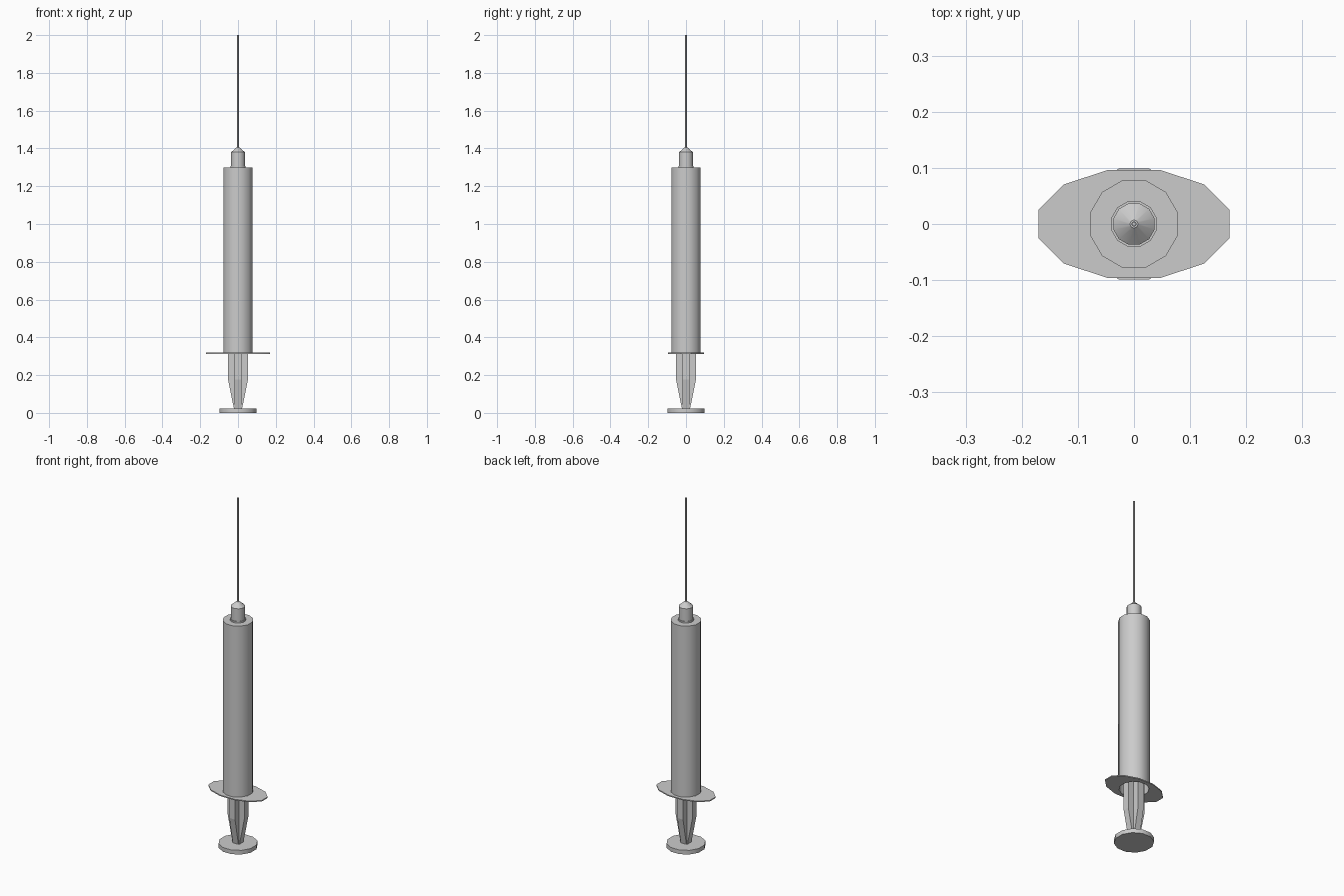
import bpy, bmesh, math

if "Cube" in bpy.data.objects:
    bpy.data.objects.remove(bpy.data.objects["Cube"])

SIDES = 12


def finish(name, bm, smooth=True):
    bmesh.ops.recalc_face_normals(bm, faces=bm.faces)
    mesh = bpy.data.meshes.new(name)
    bm.to_mesh(mesh)
    bm.free()
    ob = bpy.data.objects.new(name, mesh)
    bpy.context.collection.objects.link(ob)
    if smooth:
        bpy.ops.object.select_all(action='DESELECT')
        ob.select_set(True)
        bpy.context.view_layer.objects.active = ob
        bpy.ops.object.shade_smooth_by_angle(angle=math.radians(35))
    return ob


def lathe(name, rings, closed=False, cap_start=True, cap_end=True, sides=SIDES):
    """Skin a stack of rings, each (x radius, y radius, z)."""
    bm = bmesh.new()
    loops = []
    for rx, ry, z in rings:
        angles = [(i + 0.5) * math.tau / sides for i in range(sides)]
        loops.append([bm.verts.new((rx * math.cos(a), ry * math.sin(a), z)) for a in angles])
    pairs = list(zip(loops, loops[1:]))
    if closed:
        pairs.append((loops[-1], loops[0]))
    for a, b in pairs:
        for i in range(sides):
            j = (i + 1) % sides
            bm.faces.new((a[i], a[j], b[j], b[i]))
    if not closed:
        if cap_start:
            bm.faces.new(loops[0])
        if cap_end:
            bm.faces.new(loops[-1])
    return finish(name, bm)


def cross_section(arm, half):
    """Outline of a plus shape with the given arm length and half thickness."""
    pts = []
    for k in range(4):
        c, s = round(math.cos(k * math.pi / 2)), round(math.sin(k * math.pi / 2))
        for x, y in ((arm, -half), (arm, half), (half, half)):
            pts.append((x * c - y * s, x * s + y * c))
    return pts


# Thumb disc at the bottom
lathe("thumb_disc", [(0.1025, 0.1025, 0), (0.1025, 0.1025, 0.024)])

# Cross-shaped plunger rod, tapered towards the disc
bm = bmesh.new()
levels = [(0.021, 0.018, 0.02), (0.053, 0.018, 0.178), (0.053, 0.018, 1.2)]
stack = [[bm.verts.new((x, y, z)) for x, y in cross_section(arm, half)] for arm, half, z in levels]
for a, b in zip(stack, stack[1:]):
    for i in range(12):
        j = (i + 1) % 12
        bm.faces.new((a[i], a[j], b[j], b[i]))
bm.faces.new(stack[0])
bm.faces.new(stack[-1])
finish("plunger_rod", bm, smooth=False)

# Stopper inside the barrel
lathe("stopper", [(0.07, 0.07, 1.2), (0.07, 0.07, 1.26)])

# Oval finger flange with an opening for the plunger
lathe("finger_flange", [(0.176, 0.1, 0.313), (0.176, 0.1, 0.319),
                        (0.077, 0.077, 0.319), (0.077, 0.077, 0.313)], closed=True)

# Hollow barrel, open at the bottom
lathe("barrel", [(0.077, 0.077, 0.315), (0.0805, 0.0805, 0.315), (0.0805, 0.0805, 1.3),
                 (0.03, 0.03, 1.3), (0.03, 0.03, 1.295), (0.077, 0.077, 1.295)], closed=True)

# Nozzle collar, needle hub and needle
lathe("nozzle_collar", [(0.042, 0.042, 1.296), (0.042, 0.042, 1.308)])
lathe("needle_hub", [(0.038, 0.038, 1.3), (0.038, 0.038, 1.38), (0.007, 0.007, 1.406)])
lathe("needle", [(0.0045, 0.0045, 1.39), (0.0045, 0.0045, 2.0),
                 (0.0025, 0.0025, 2.0), (0.0025, 0.0025, 1.95)])
